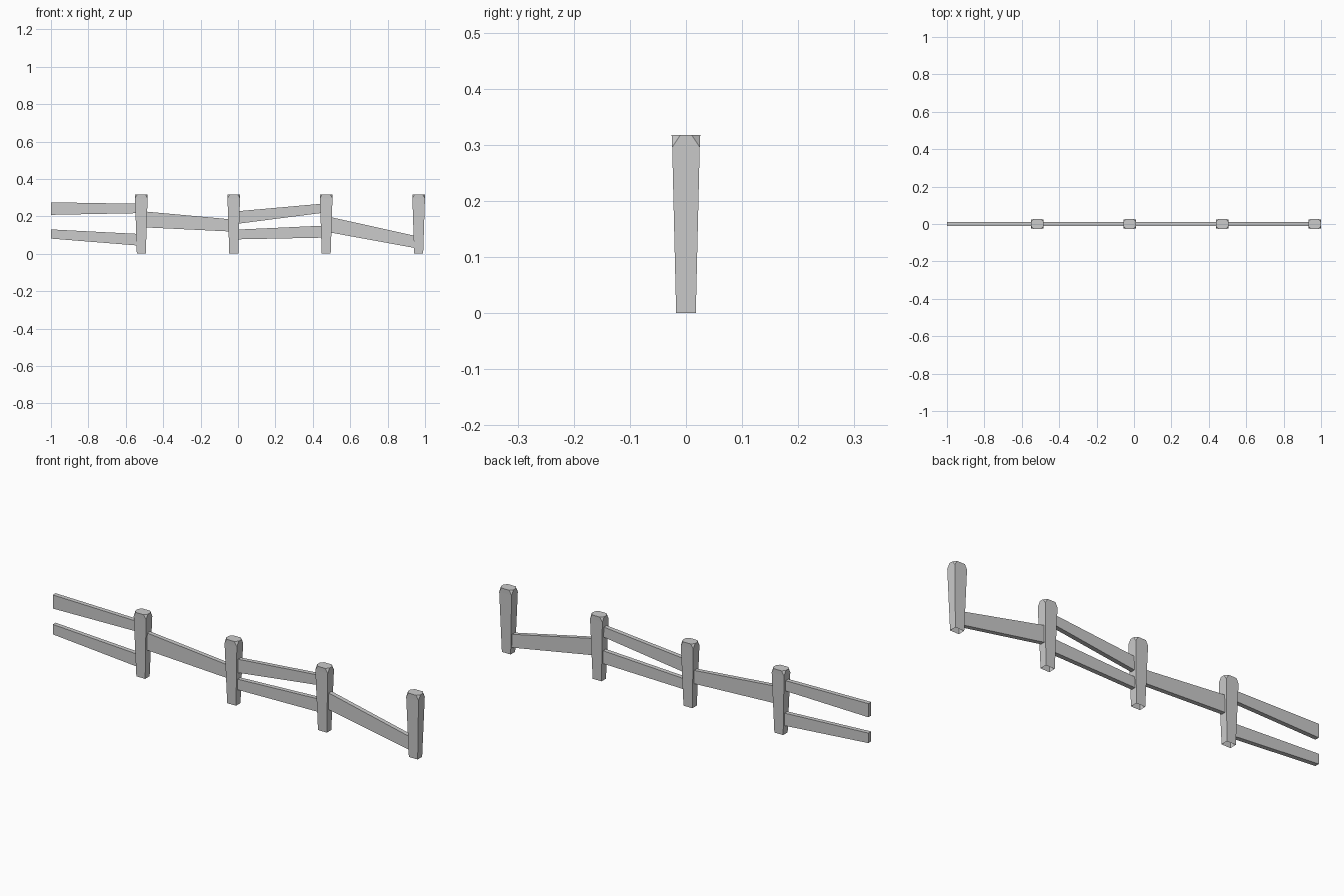
import bpy

if "Cube" in bpy.data.objects:
    bpy.data.objects.remove(bpy.data.objects["Cube"])


def make_object(name, verts, faces):
    mesh = bpy.data.meshes.new(name)
    mesh.from_pydata(verts, [], faces)
    mesh.update()
    obj = bpy.data.objects.new(name, mesh)
    bpy.context.collection.objects.link(obj)
    return obj


def rect(hx, hy, z):
    return [(-hx, -hy, z), (hx, -hy, z), (hx, hy, z), (-hx, hy, z)]


def make_post(name, x):
    # tapered shaft with an open foot, corners cut away towards the top
    hx, hy, cx, cy, top = 0.034, 0.0255, 0.021, 0.010, 0.318
    verts = rect(0.024, 0.0175, 0) + rect(0.0335, 0.0245, 0.296)
    verts += [(-cx, -hy, top), (cx, -hy, top), (hx, -cy, top), (hx, cy, top),
              (cx, hy, top), (-cx, hy, top), (-hx, cy, top), (-hx, -cy, top)]
    faces = [tuple(range(8, 16))]
    for i in range(4):
        j = (i + 1) % 4
        a, b = 8 + 2 * i, 9 + 2 * i
        faces.append((i, j, 4 + j, 4 + i))
        faces.append((4 + i, 4 + j, b, a))
        faces.append((4 + j, 8 + (2 * i + 2) % 8, b))
    make_object(name, verts, faces).location.x = x


def make_rail(name, left, right):
    # tapered plank; each end is (x, low z, high z)
    t = 0.011
    verts = []
    for x, lo, hi in (left, right):
        verts += [(x, -t, lo), (x, t, lo), (x, t, hi), (x, -t, hi)]
    faces = [(0, 3, 2, 1), (4, 5, 6, 7)]
    faces += [(i, (i + 1) % 4, 4 + (i + 1) % 4, 4 + i) for i in range(4)]
    make_object(name, verts, [f[::-1] for f in faces])
    mesh = bpy.data.objects[name].data
    # outward normals
    import bmesh
    bm = bmesh.new()
    bm.from_mesh(mesh)
    bmesh.ops.recalc_face_normals(bm, faces=bm.faces)
    bm.to_mesh(mesh)
    bm.free()


# Posts
for n in range(4):
    make_post(f"post_{n + 1}", -0.517 + 0.4943 * n)

# Rails
rails = {
    "upper_rail_left": ((-1.0, 0.208, 0.275), (-0.535, 0.217, 0.267)),
    "lower_rail_left": ((-1.0, 0.081, 0.130), (-0.535, 0.044, 0.106)),
    "single_rail_middle": ((-0.50, 0.141, 0.226), (-0.04, 0.119, 0.184)),
    "upper_rail_middle": ((-0.005, 0.160, 0.227), (0.455, 0.219, 0.268)),
    "lower_rail_middle": ((-0.005, 0.077, 0.129), (0.455, 0.086, 0.150)),
    "single_rail_right": ((0.485, 0.115, 0.198), (0.95, 0.030, 0.095)),
}
for name, (left, right) in rails.items():
    make_rail(name, left, right)
